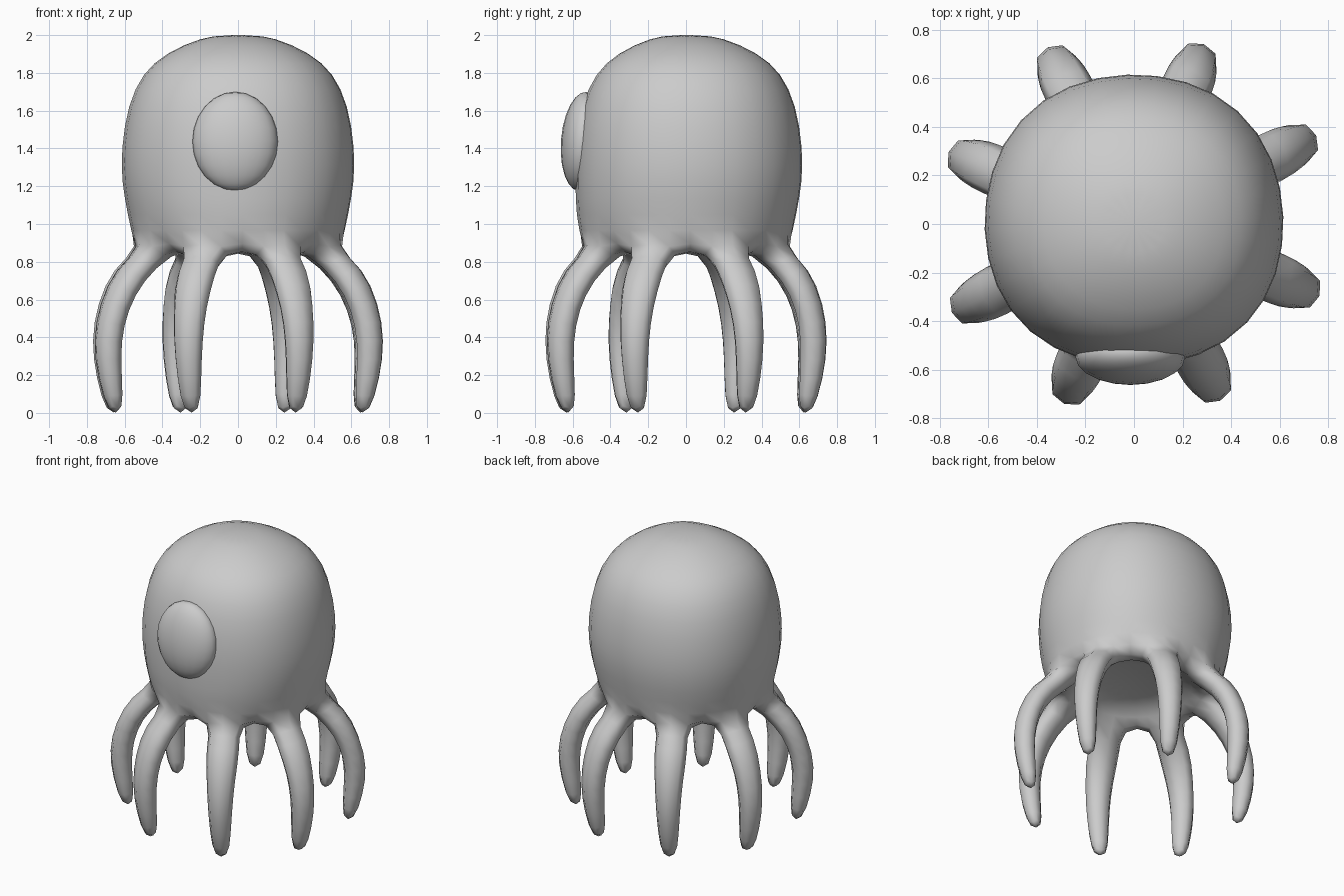
import bpy, bmesh
from math import radians, cos, sin, pi
from mathutils import Vector

if "Cube" in bpy.data.objects:
    bpy.data.objects.remove(bpy.data.objects["Cube"])

SEG = 16                      # leg faces and gap faces alternate
STEP = 2 * pi / SEG
START = radians(25) - STEP / 2

# control profile of the head, crown to rim, then the hollow underside (radius, z)
OUTER = [(0.195, 1.99), (0.39, 1.905), (0.515, 1.80), (0.595, 1.63), (0.63, 1.40),
         (0.628, 1.22), (0.594, 1.05), (0.565, 0.88)]
INNER = [(0.41, 0.825), (0.36, 0.93)]
# tentacle rings: radius from axis, z, half thickness, half width
LEG = [(0.632, 0.735, 0.082, 0.122), (0.715, 0.56, 0.080, 0.100),
       (0.745, 0.38, 0.080, 0.088), (0.728, 0.19, 0.070, 0.074), (0.690, -0.015, 0.044, 0.052)]

bm = bmesh.new()


def ring(r, z):
    verts = []
    for i in range(SEG):
        a = START + i * STEP
        # slightly squarish head, wider on the diagonals
        s = r * (1 + 0.02 * (1 - cos(4 * a))) if z > 1 else r
        y = s * sin(a)
        if y < 0 and z > 1.1:     # slightly flattened face
            y *= 0.95
        verts.append(bm.verts.new((s * cos(a), y, z)))
    return verts


def leg(angle, root, reach):
    """Extrude a tapering four-sided tentacle from its root loop."""
    out = Vector((cos(angle), sin(angle), 0))
    side = Vector((-sin(angle), cos(angle), 0))
    path = [(0.485, 0.85)] + [p[:2] for p in LEG]
    prev = root
    for k, (r, z, t, w) in enumerate(LEG, 1):
        a, b = path[k - 1], path[min(k + 1, len(path) - 1)]
        d = Vector((b[0] - a[0], b[1] - a[1])).normalized()
        normal = out * -d.y + Vector((0, 0, d.x))
        c = out * (r + reach * min(1, k / 3)) + Vector((0, 0, z))
        if k == len(LEG):
            normal = out
        cur = [bm.verts.new(c + normal * t * n + side * w * s)
               for n, s in ((1, -1), (1, 1), (-1, 1), (-1, -1))]
        for j in range(4):
            bm.faces.new((prev[j], prev[(j + 1) % 4], cur[(j + 1) % 4], cur[j]))
        prev = cur
    bm.faces.new(prev)


# head, rim and hollow
rings = [ring(r, z) for r, z in OUTER + INNER]
crown = bm.verts.new((0, 0, 2.005))
ceiling = bm.verts.new((0, 0, 0.95))
rim = len(OUTER) - 1
for i in range(SEG):
    j = (i + 1) % SEG
    bm.faces.new((crown, rings[0][i], rings[0][j]))
    bm.faces.new((ceiling, rings[-1][j], rings[-1][i]))
    for k in range(len(rings) - 1):
        a, b = rings[k], rings[k + 1]
        if k == rim and i % 2 == 0:
            # neighbouring tentacles differ a little in reach and direction
            odd = i % 4 == 2
            turn = radians(-1.2 if odd else 1)
            angle = START + (i + 0.5) * STEP + turn
            sideways = abs(cos(angle)) > abs(sin(angle))
            leg(angle, (a[i], a[j], b[j], b[i]),
                (-0.008 if odd else 0.008) + (0.02 if sideways else -0.006))
        else:
            bm.faces.new((a[i], b[i], b[j], a[j]))
bmesh.ops.recalc_face_normals(bm, faces=bm.faces)

mesh = bpy.data.meshes.new("head_and_tentacles")
bm.to_mesh(mesh)
bm.free()
mesh.shade_smooth()
body = bpy.data.objects.new("head_and_tentacles", mesh)
bpy.context.collection.objects.link(body)
sub = body.modifiers.new("round", 'SUBSURF')
sub.levels = sub.render_levels = 1

# single bulging eye on the front
bpy.ops.mesh.primitive_uv_sphere_add(segments=20, ring_count=12, radius=1,
                                     location=(-0.015, -0.548, 1.437),
                                     rotation=(radians(-4.5), 0, 0))
eye = bpy.context.object
eye.name = "eye"
eye.scale = (0.226, 0.114, 0.263)
eye.data.shade_smooth()
